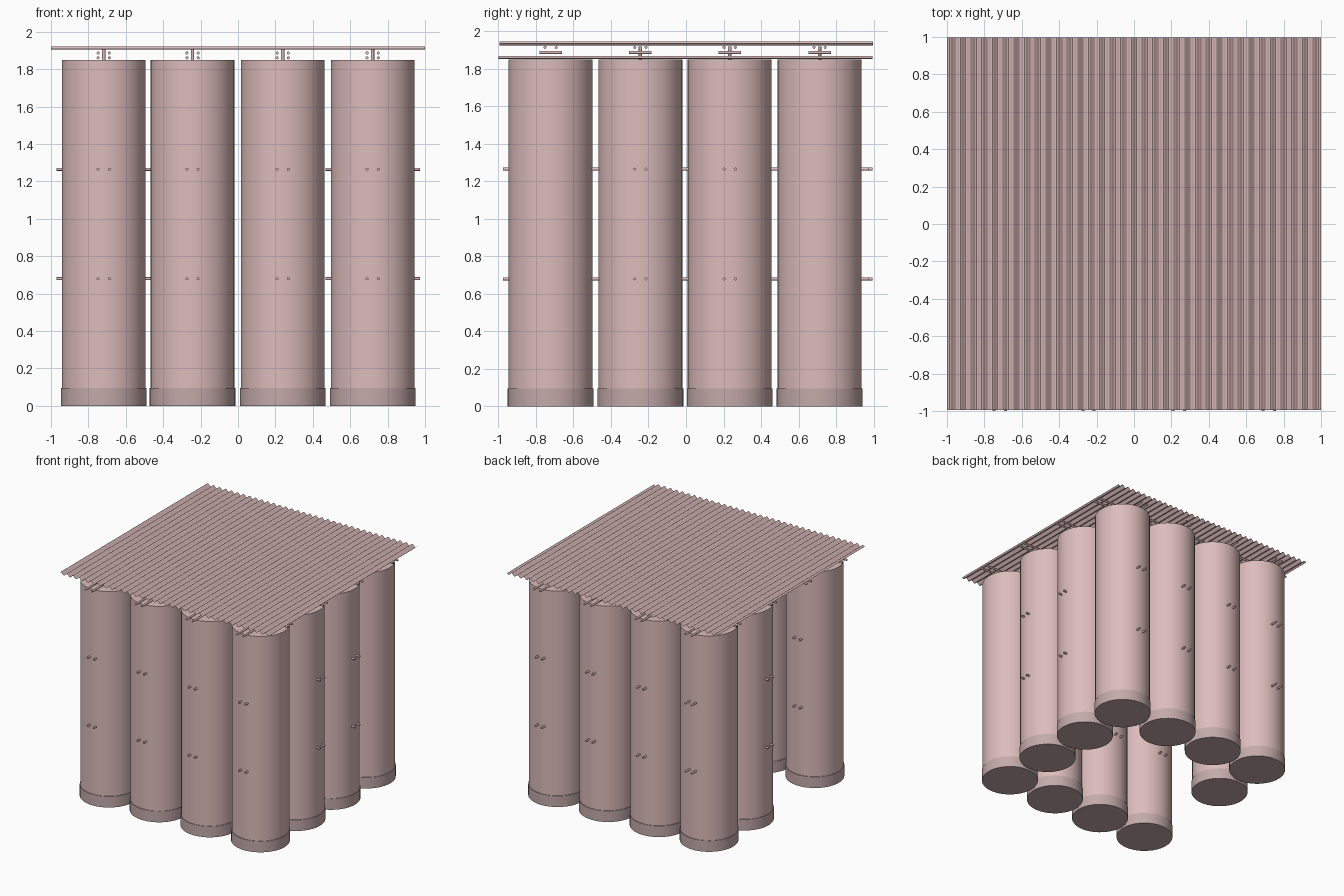
import bpy, math
from mathutils import Vector

if "Cube" in bpy.data.objects:
    bpy.data.objects.remove(bpy.data.objects["Cube"])

XS = [-0.718, -0.243, 0.239, 0.72]
YS = [-0.722, -0.243, 0.233, 0.712]


def material(name, rgb):
    m = bpy.data.materials.new(name)
    m.diffuse_color = (*rgb, 1)
    m.use_nodes = True
    m.node_tree.nodes["Principled BSDF"].inputs["Base Color"].default_value = m.diffuse_color
    return m


PINK = material("pale_pink", (0.72, 0.50, 0.50))
DARK = material("dusky_pink", (0.55, 0.40, 0.40))


def rod(name, a, b, r, sides=12, mat=PINK):
    """Capped cylinder running from point a to point b."""
    a, b = Vector(a), Vector(b)
    d = b - a
    bpy.ops.mesh.primitive_cylinder_add(
        vertices=sides, radius=r, depth=d.length, location=(a + b) / 2,
        rotation=d.to_track_quat('Z', 'Y').to_euler())
    o = bpy.context.object
    o.name = name
    o.data.materials.append(mat)
    bpy.ops.object.shade_smooth_by_angle(angle=math.radians(40))
    return o


def rod_pair(name, axis, centre, lo, hi, z, r=0.008):
    """Two parallel rods along x or y, either side of a centre line."""
    for s in (-0.03, 0.03):
        c = centre + s
        if axis == 'x':
            rod(name, (lo, c, z), (hi, c, z), r)
        else:
            rod(name, (c, lo, z), (c, hi, z), r)


# Columns around the edge of a 4 x 4 grid, with a doorway on the left side
for i, x in enumerate(XS):
    for j, y in enumerate(YS):
        inner = i in (1, 2) and j in (1, 2)
        if inner or (i, j) == (0, 1):
            continue
        rod("column", (x, y, 0.002), (x, y, 1.85), 0.224, 48)
        rod("column_base", (x, y, 0), (x, y, 0.095), 0.229, 48, DARK)
        # Lashing on top of the column: short rods and an upright pin
        rod_pair("short_top_rod", 'y', x, y - 0.06, y + 0.06, 1.887)
        if j > 0:
            rod("roof_pin", (x, y, 1.84), (x, y, 1.918), 0.009)

# Tie rods through the columns at two heights
for z in (0.68, 1.265):
    for i, x in enumerate(XS):
        if i == 3:
            rod_pair("long_tie_rod", 'y', x, -0.975, 0.975, z)
            continue
        rod_pair("front_tie_rod", 'y', x, YS[0] - 0.253, YS[0] + 0.253, z)
        if i == 0:
            rod_pair("left_tie_rod", 'y', x, -0.02, 0.995, z)
        else:
            rod_pair("back_tie_rod", 'y', x, YS[3] - 0.253, YS[3] + 0.263, z)
    for y in YS[1:3]:
        rod_pair("right_tie_rod", 'x', y, XS[3] - 0.253, XS[3] + 0.253, z)
    rod_pair("left_side_tie_rod", 'x', YS[2], XS[0] - 0.253, XS[0] + 0.253, z)

# Roof framing: rods front to back, then rods side to side
for x in XS:
    rod_pair("roof_rod_lengthwise", 'y', x, -1.0, 0.995, 1.861)
for y in YS:
    rod_pair("roof_rod_crosswise", 'x', y, -1.0, 1.0, 1.914)

# Corrugated roof: a thin wavy sheet with ridges running front to back
WAVES, STEPS = 35, 8
n = WAVES * STEPS
verts, faces = [], []
for k in range(n + 1):
    x = -1 + 2 * k / n
    z = 1.935 + 0.0115 * math.sin(2 * math.pi * k / STEPS)
    verts += [(x, -0.995, z), (x, 0.998, z)]
    if k < n:
        faces.append((2 * k, 2 * k + 2, 2 * k + 3, 2 * k + 1))
me = bpy.data.meshes.new("corrugated_roof")
me.from_pydata(verts, [], faces)
me.materials.append(PINK)
bpy.context.collection.objects.link(bpy.data.objects.new("corrugated_roof", me))
